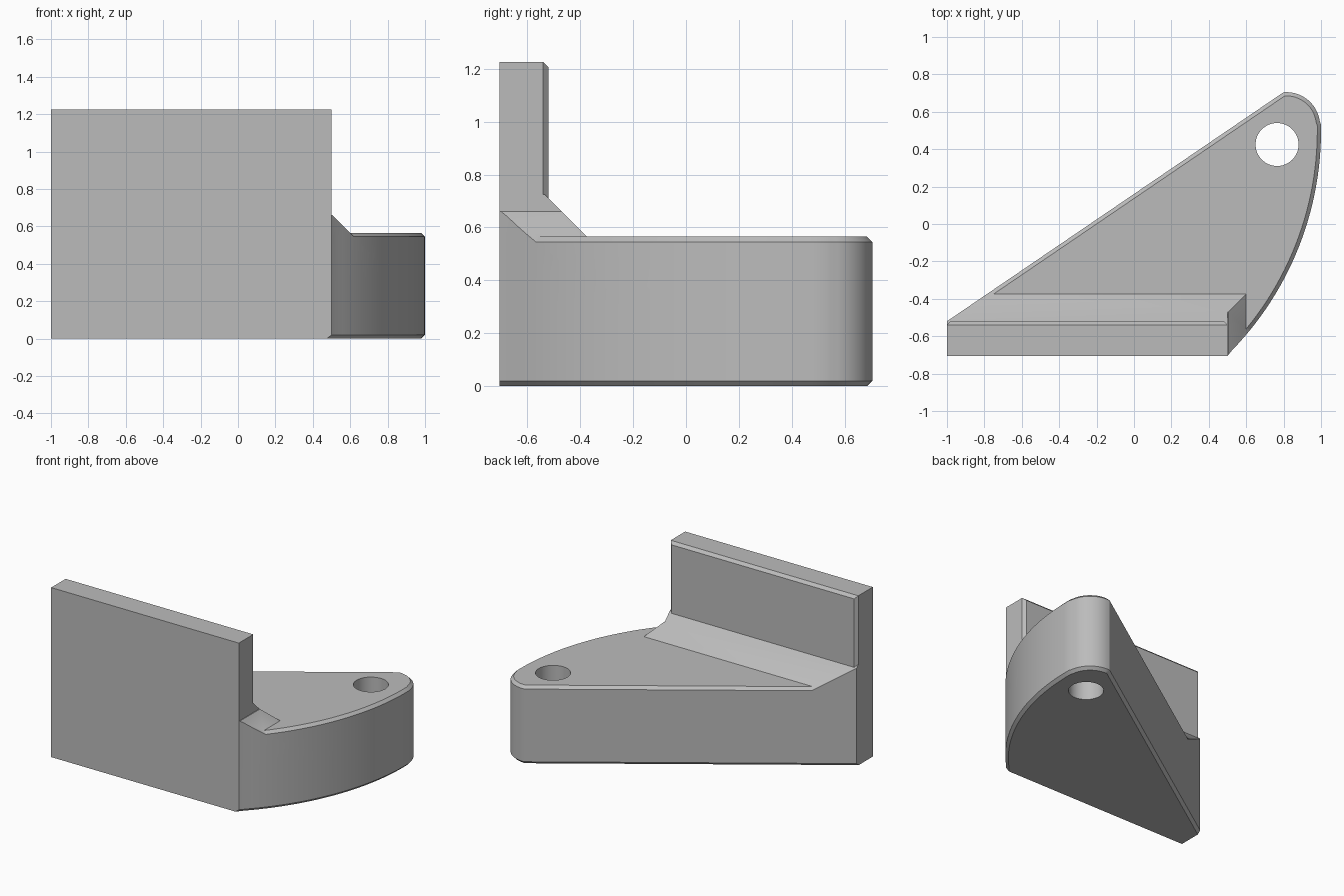
import bpy, bmesh
from math import sin, cos, radians
from mathutils import Vector

cube = bpy.data.objects.get("Cube")
if cube:
    bpy.data.objects.remove(cube, do_unlink=True)

grey = bpy.data.materials.new("plain grey")
grey.use_nodes = True
COLOUR = (0.5, 0.5, 0.5, 1)
grey.diffuse_color = COLOUR
grey.node_tree.nodes["Principled BSDF"].inputs["Base Color"].default_value = COLOUR

FRONT, BACK = -0.705, 0.705
BASE_TOP, WALL_TOP, WALL_BACK, WALL_END = 0.565, 1.225, -0.52, 0.5
CHAMFER = 0.02


def arc(cx, cy, r, a0, a1, n):
    angles = [radians(a0 + (a1 - a0) * i / n) for i in range(n + 1)]
    return [(cx + r * cos(a), cy + r * sin(a)) for a in angles]


# Plan outline: straight front, long curved side, rounded nose, slanted back
outline = [(-1, FRONT), (WALL_END, FRONT)]
outline += arc(-0.69, 0.5, 1.69, -44, 1, 28)
outline += arc(0.815, 0.525, 0.18, 8, 95, 12)
outline += [(-1, WALL_BACK)]


def prism(points, z0, z1):
    bm = bmesh.new()
    face = bm.faces.new([bm.verts.new((x, y, z0)) for x, y in points])
    out = bmesh.ops.extrude_face_region(bm, geom=[face])
    verts = [g for g in out["geom"] if isinstance(g, bmesh.types.BMVert)]
    bmesh.ops.translate(bm, verts=verts, vec=(0, 0, z1 - z0))
    bmesh.ops.recalc_face_normals(bm, faces=bm.faces[:])
    return bm


def trim(bm, point, normal):
    """Cut away everything on the normal side and cap the opening."""
    geom = bm.verts[:] + bm.edges[:] + bm.faces[:]
    cut = bmesh.ops.bisect_plane(bm, geom=geom, plane_co=point, plane_no=normal,
                                 clear_outer=True)
    edges = [g for g in cut["geom_cut"] if isinstance(g, bmesh.types.BMEdge)]
    bmesh.ops.contextual_create(bm, geom=edges)
    bmesh.ops.recalc_face_normals(bm, faces=bm.faces[:])


def bevel(bm, rule):
    edges = [e for e in bm.edges if rule(e.verts[0].co, e.verts[1].co)]
    bmesh.ops.bevel(bm, geom=edges, offset=CHAMFER, segments=1,
                    affect='EDGES', clamp_overlap=False)


def add(name, bm):
    mesh = bpy.data.meshes.new(name)
    bm.to_mesh(mesh)
    bm.free()
    mesh.materials.append(grey)
    obj = bpy.data.objects.new(name, mesh)
    bpy.context.collection.objects.link(obj)
    return obj


# Base plate, rims chamfered except along the front and the short left end
base = prism(outline, 0, BASE_TOP)
bevel(base, lambda a, b: abs(a.z - b.z) < 1e-4 and max(a.y, b.y) > FRONT + 1e-3
      and max(a.x, b.x) > -0.99)
bracket = add("bracket", base)

# Sloped gusset behind the wall, following the plan outline
rear_slope = Vector((0, 1, 1))
gusset = prism(outline, 0.3, 0.725)
trim(gusset, (0, -0.375, BASE_TOP), rear_slope)
trim(gusset, (WALL_END, 0, 0), (1, 0, 0))

# Gusset end that slopes down past the wall
gusset_end = prism(outline, 0.3, 0.725)
trim(gusset_end, (0, -0.375, BASE_TOP), rear_slope)
trim(gusset_end, (0.6, 0, BASE_TOP), (1, 0, 1))
trim(gusset_end, (0.3, 0, 0), (-1, 0, 0))
trim(gusset_end, (0, 0, 0.66), (0, 0, 1))

# Upright wall with chamfered rear edges
wall = prism([(-1, FRONT), (WALL_END, FRONT), (WALL_END, WALL_BACK), (-1, WALL_BACK)],
             0.3, WALL_TOP)
bevel(wall, lambda a, b: min(a.y, b.y) > WALL_BACK - 1e-3 and max(a.z, b.z) > 1
      )

# Round bolt hole
hole = prism(arc(0.765, 0.425, 0.115, 0, 352.5, 47), -0.2, 1)

helpers = []
for name, bm, operation in (("gusset", gusset, 'UNION'), ("gusset_end", gusset_end, 'UNION'),
                            ("wall", wall, 'UNION'), ("bolt_hole", hole, 'DIFFERENCE')):
    helper = add(name, bm)
    helper.hide_render = True
    mod = bracket.modifiers.new(name, 'BOOLEAN')
    mod.object, mod.operation, mod.solver = helper, operation, 'EXACT'
    helpers.append(helper)

# Bake the joined solid and drop the helper parts
graph = bpy.context.evaluated_depsgraph_get()
solid = bpy.data.meshes.new_from_object(bracket.evaluated_get(graph))
bracket.modifiers.clear()
bracket.data = solid
for helper in helpers:
    bpy.data.objects.remove(helper, do_unlink=True)

bpy.context.view_layer.objects.active = bracket
bracket.select_set(True)
bpy.ops.object.shade_smooth_by_angle(angle=radians(30))
